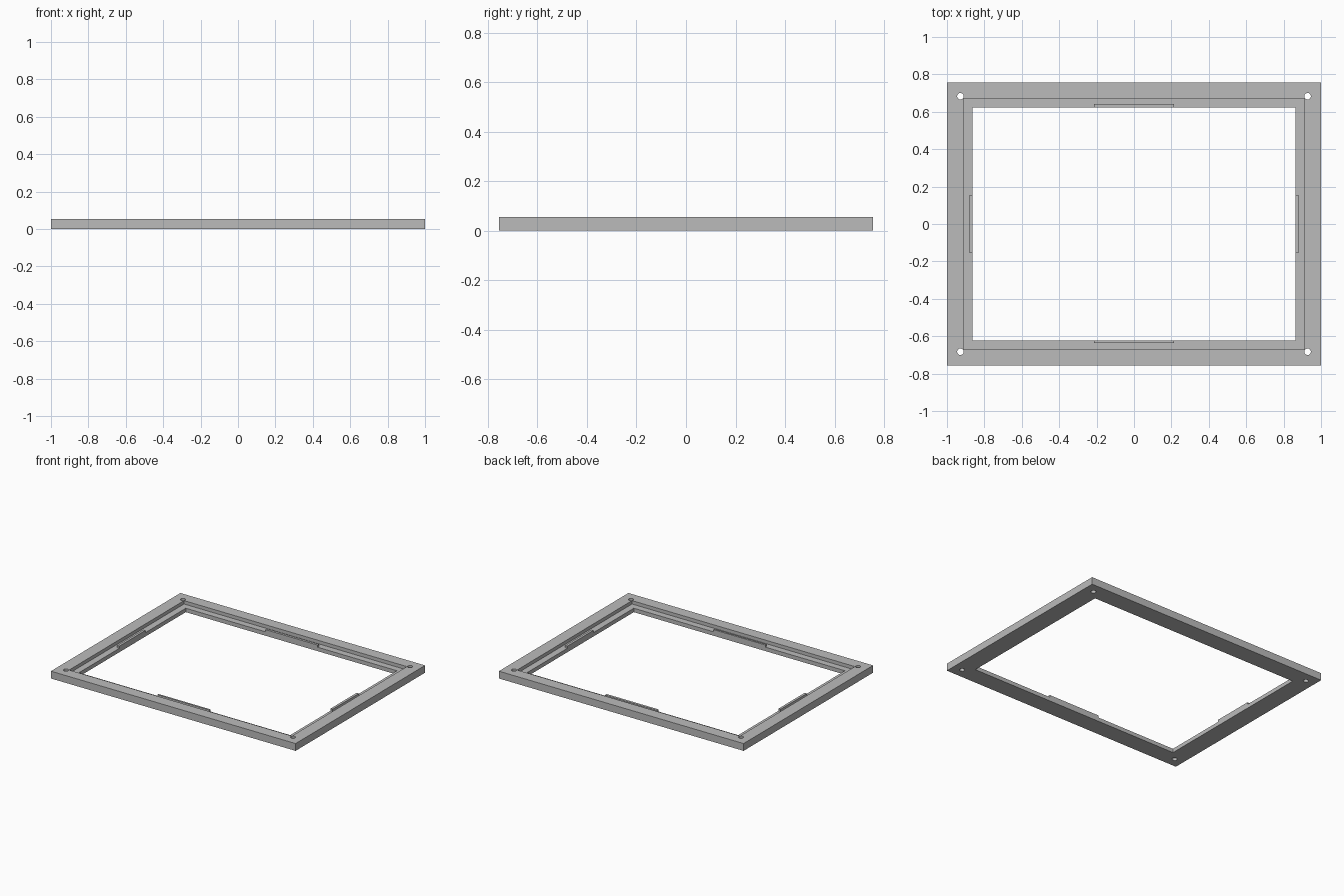
import bpy

if "Cube" in bpy.data.objects:
    bpy.data.objects.remove(bpy.data.objects["Cube"])

H = 0.054          # frame height
LEDGE = 0.029      # height of the inner ledge
TAB_TOP = 0.045    # height of the retaining tabs

grey = bpy.data.materials.new("mid grey")
grey.diffuse_color = (0.5, 0.5, 0.5, 1)
grey.use_nodes = True
grey.node_tree.nodes["Principled BSDF"].inputs["Base Color"].default_value = grey.diffuse_color


def box(name, x0, x1, y0, y1, z0, z1):
    bpy.ops.mesh.primitive_cube_add(size=1, location=((x0 + x1) / 2, (y0 + y1) / 2, (z0 + z1) / 2))
    ob = bpy.context.object
    ob.name = name
    ob.scale = (x1 - x0, y1 - y0, z1 - z0)
    bpy.ops.object.transform_apply(location=True, rotation=False, scale=True)
    ob.data.materials.append(grey)
    return ob


def cut(target, cutter):
    mod = target.modifiers.new("cut", 'BOOLEAN')
    mod.operation = 'DIFFERENCE'
    mod.solver = 'EXACT'
    mod.object = cutter
    bpy.context.view_layer.objects.active = target
    bpy.ops.object.modifier_apply(modifier=mod.name)
    bpy.data.objects.remove(cutter)


# Rectangular frame with a through opening and a stepped ledge
frame = box("frame", -1, 1, -0.756, 0.756, 0, H)
cut(frame, box("opening_cutter", -0.863, 0.863, -0.623, 0.623, -0.1, 0.2))
cut(frame, box("ledge_cutter", -0.911, 0.911, -0.671, 0.671, LEDGE, 0.2))

# Corner screw holes
for sx in (-1, 1):
    for sy in (-1, 1):
        bpy.ops.mesh.primitive_cylinder_add(vertices=32, radius=0.0175, depth=0.4,
                                            location=(sx * 0.928, sy * 0.683, 0))
        hole = bpy.context.object
        hole.data.materials.append(grey)
        cut(frame, hole)

# Retaining tabs standing on the ledge along the opening
box("back_tab", -0.213, 0.213, 0.623, 0.641, LEDGE - 0.002, TAB_TOP)
box("front_tab", -0.213, 0.213, -0.637, -0.623, LEDGE - 0.002, TAB_TOP)
box("left_tab", -0.881, -0.863, -0.152, 0.152, LEDGE - 0.002, TAB_TOP)
box("right_tab", 0.863, 0.881, -0.152, 0.152, LEDGE - 0.002, TAB_TOP)

# Smooth hole walls, crisp edges elsewhere
bpy.ops.object.select_all(action='DESELECT')
frame.select_set(True)
bpy.context.view_layer.objects.active = frame
bpy.ops.object.shade_smooth_by_angle()
